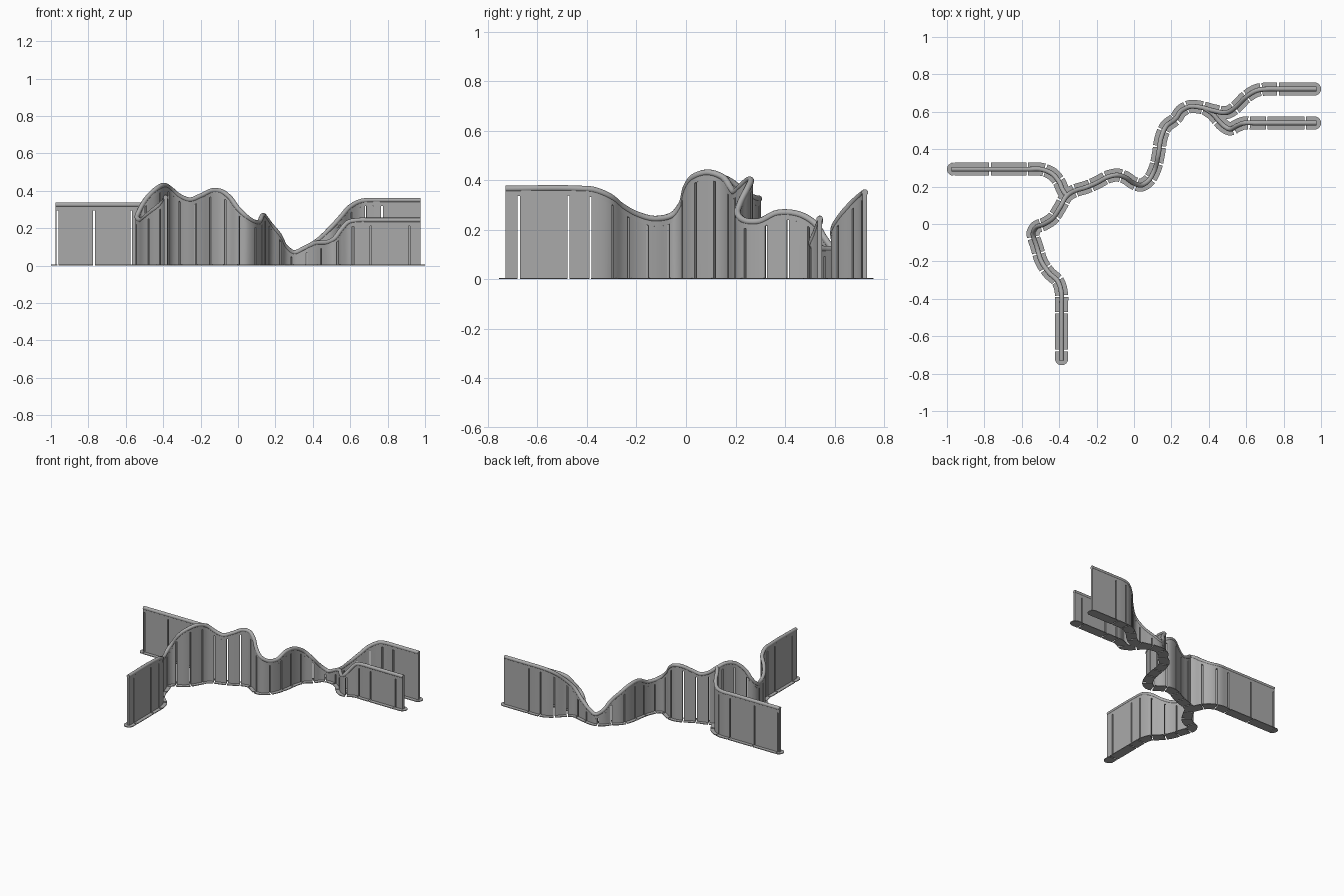
import bpy, bmesh, math
from mathutils import Vector

if "Cube" in bpy.data.objects:
    bpy.data.objects.remove(bpy.data.objects["Cube"])

GAP = 0.009          # slit between neighbouring panels
HALF_WALL = 0.009    # half the wall thickness
HALF_FOOT = 0.035    # half the foot width
FOOT_H = 0.005
RAIL_R = 0.013

grey = bpy.data.materials.new("grey")
grey.diffuse_color = (0.40, 0.40, 0.40, 1)
grey.use_nodes = True
grey.node_tree.nodes["Principled BSDF"].inputs["Base Color"].default_value = grey.diffuse_color

# Centre lines of the top rail: x, y, height
main_path = [(-.387, -.73, .365), (-.387, -.43, .365), (-.387, -.38, .362), (-.405, -.31, .335),
             (-.455, -.26, .295), (-.495, -.20, .262), (-.52, -.12, .243), (-.54, -.05, .262),
             (-.525, -.02, .30), (-.48, 0, .37), (-.435, .03, .412), (-.395, .09, .43),
             (-.36, .15, .41), (-.31, .18, .37), (-.26, .195, .352), (-.20, .22, .373),
             (-.13, .255, .402), (-.09, .262, .397), (-.05, .25, .37), (0, .218, .305),
             (.04, .208, .265), (.08, .235, .237), (.11, .29, .232), (.13, .37, .267),
             (.145, .46, .26), (.17, .52, .225), (.22, .56, .165), (.26, .61, .095),
             (.30, .628, .07), (.35, .625, .09), (.42, .607, .13), (.50, .597, .205),
             (.55, .63, .26), (.60, .68, .315), (.66, .715, .345), (.72, .722, .35),
             (.77, .722, .35), (.975, .722, .35)]
left_path = [(-.975, .293, .325), (-.56, .293, .325), (-.50, .293, .325), (-.44, .27, .33),
             (-.40, .225, .36), (-.38, .18, .395), (-.36, .15, .41)]
right_path = [(.38, .617, .105), (.42, .59, .12), (.45, .555, .122), (.48, .525, .125),
              (.51, .508, .14), (.55, .525, .19), (.59, .54, .232), (.65, .54, .243),
              (.70, .54, .243), (.975, .54, .243)]


class Path:
    """Smooth curve through points, measured by plan length."""
    def __init__(self, pts, steps=8):
        p = [Vector(q) for q in pts]
        n = len(p)
        h = [(p[i + 1] - p[i]).length for i in range(n - 1)]
        t = []
        for i in range(n):
            if i == 0:
                t.append((p[1] - p[0]) / h[0])
            elif i == n - 1:
                t.append((p[-1] - p[-2]) / h[-1])
            else:
                a, b = (p[i] - p[i - 1]) / h[i - 1], (p[i + 1] - p[i]) / h[i]
                t.append((a * h[i] + b * h[i - 1]) / (h[i] + h[i - 1]))
        self.pts = [p[0]]
        for i in range(n - 1):
            for k in range(1, steps + 1):
                u = k / steps
                self.pts.append((2*u**3 - 3*u**2 + 1) * p[i] + (u**3 - 2*u**2 + u) * h[i] * t[i]
                                + (3*u**2 - 2*u**3) * p[i + 1] + (u**3 - u**2) * h[i] * t[i + 1])
        self.s = [0.0]
        for a, b in zip(self.pts, self.pts[1:]):
            self.s.append(self.s[-1] + (b - a).xy.length)
        self.length = self.s[-1]

    def at(self, s):
        s = min(max(s, 0), self.length)
        i = next((k for k in range(len(self.s) - 2) if self.s[k + 1] >= s), len(self.s) - 2)
        return self.pts[i].lerp(self.pts[i + 1], (s - self.s[i]) / (self.s[i + 1] - self.s[i]))

    def side(self, s):
        d = (self.at(s + .006) - self.at(s - .006)).xy.normalized()
        return Vector((-d.y, d.x, 0))


def loft(bm, path, s0, s1, section):
    """Sweep an upright section, given as a function of rail height, along part of a path."""
    n = max(1, math.ceil((s1 - s0) / .012))
    rings = []
    for k in range(n + 1):
        s = s0 + (s1 - s0) * k / n
        c, side = path.at(s), path.side(s)
        rings.append([bm.verts.new((c.x + side.x * o, c.y + side.y * o, z))
                      for o, z in section(c.z)])
    m = len(rings[0])
    for a, b in zip(rings, rings[1:]):
        for j in range(m):
            bm.faces.new((a[j], a[(j + 1) % m], b[(j + 1) % m], b[j]))
    bm.faces.new(rings[0])
    bm.faces.new(rings[-1][::-1])


def panel_section(z):
    w, f, top = HALF_WALL, HALF_FOOT, z - .03
    return [(-f, 0), (f, 0), (f, FOOT_H), (w, FOOT_H), (w, top), (-w, top), (-w, FOOT_H), (-f, FOOT_H)]


def band_section(z):
    w = HALF_WALL
    return [(-w, z - .03), (w, z - .03), (w, z), (-w, z)]


def foot_cap(bm, path, s, direction):
    """Half-round end of the foot."""
    c, side = path.at(s), path.side(s)
    along = Vector((side.y, -side.x, 0)) * direction
    rim = [c + side * HALF_FOOT * math.cos(a) + along * HALF_FOOT * math.sin(a)
           for a in (math.pi * k / 12 for k in range(13))]
    low = [bm.verts.new((v.x, v.y, 0)) for v in rim]
    face = bm.faces.new(low)
    top = bmesh.ops.extrude_face_region(bm, geom=[face], use_keep_orig=True)["geom"]
    for v in top:
        if isinstance(v, bmesh.types.BMVert):
            v.co.z = FOOT_H


def finish(bm, name):
    bmesh.ops.recalc_face_normals(bm, faces=bm.faces[:])
    mesh = bpy.data.meshes.new(name)
    bm.to_mesh(mesh)
    bm.free()
    obj = bpy.data.objects.new(name, mesh)
    bpy.context.collection.objects.link(obj)
    mesh.materials.append(grey)
    bpy.context.view_layer.objects.active = obj
    obj.select_set(True)
    bpy.ops.object.shade_smooth_by_angle(angle=math.radians(30))
    obj.select_set(False)


def build_wall(name, pts, first_gaps, last_gaps, ends):
    path = Path(pts)
    L = path.length
    # Long panels on the straight arms, short ones through the bends
    last = [L - g for g in last_gaps]
    lo = first_gaps[-1] if first_gaps else 0
    hi = last[0] if last else L
    count = round((hi - lo) / .088)
    gaps = first_gaps + [lo + (hi - lo) * k / count for k in range(1, count)] + last

    # Panels with feet
    bm = bmesh.new()
    edges = [0] + [e for g in gaps for e in (g - GAP / 2, g + GAP / 2)] + [L]
    for s0, s1 in zip(edges[::2], edges[1::2]):
        loft(bm, path, s0, s1, panel_section)
    if ends[0]:
        foot_cap(bm, path, .01, -1)
    if ends[1]:
        foot_cap(bm, path, L - .01, 1)
    finish(bm, name + "_panels")

    # Continuous band under the rail
    bm = bmesh.new()
    loft(bm, path, 0, L, band_section)
    finish(bm, name + "_band")

    # Round top rail
    cu = bpy.data.curves.new(name + "_rail", 'CURVE')
    cu.dimensions = '3D'
    cu.bevel_depth = RAIL_R
    cu.bevel_resolution = 3
    cu.use_fill_caps = True
    sp = cu.splines.new('POLY')
    sp.points.add(len(path.pts) - 1)
    for p, v in zip(sp.points, path.pts):
        p.co = (*v, 1)
    cu.materials.append(grey)
    bpy.context.collection.objects.link(bpy.data.objects.new(name + "_rail", cu))


build_wall("main_wall", main_path, [.054, .255], [.205], (True, True))
build_wall("left_branch", left_path, [.01, .205, .405], [], (True, False))
build_wall("right_branch", right_path, [], [.265, .06], (False, True))
